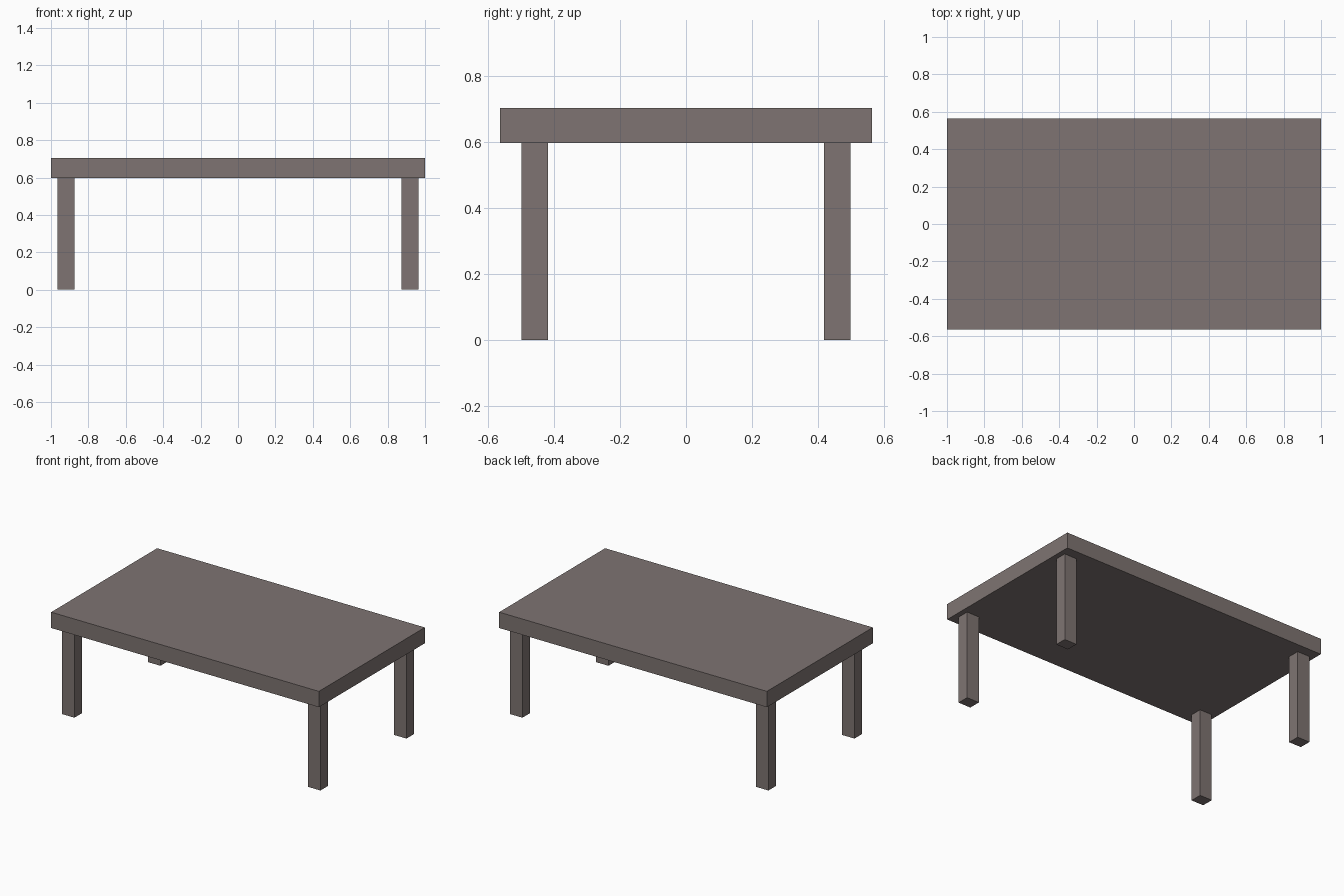
import bpy

if "Cube" in bpy.data.objects:
    bpy.data.objects.remove(bpy.data.objects["Cube"])

# One flat colour for the whole table
wood = bpy.data.materials.new("grey brown wood")
wood.diffuse_color = (0.21, 0.175, 0.168, 1.0)
wood.use_nodes = True
wood.node_tree.nodes["Principled BSDF"].inputs["Base Color"].default_value = wood.diffuse_color


def box(name, x0, x1, y0, y1, z0, z1):
    """Axis-aligned box from its limits."""
    bpy.ops.mesh.primitive_cube_add(
        size=1, location=((x0 + x1) / 2, (y0 + y1) / 2, (z0 + z1) / 2))
    ob = bpy.context.object
    ob.name = name
    ob.scale = (x1 - x0, y1 - y0, z1 - z0)
    bpy.ops.object.transform_apply(location=False, rotation=False, scale=True)
    ob.data.materials.append(wood)
    return ob


# Table top
TOP_Z, UNDER_Z = 0.704, 0.597
box("table_top", -1.0, 1.0, -0.565, 0.565, UNDER_Z, TOP_Z)

# Four legs, mirrored in x and y
for sx, side in ((-1, "left"), (1, "right")):
    for sy, end in ((-1, "front"), (1, "back")):
        xs = sorted((sx * 0.873, sx * 0.965))
        ys = sorted((sy * 0.419, sy * 0.499))
        box(f"{end}_{side}_leg", *xs, *ys, 0.0, UNDER_Z)
